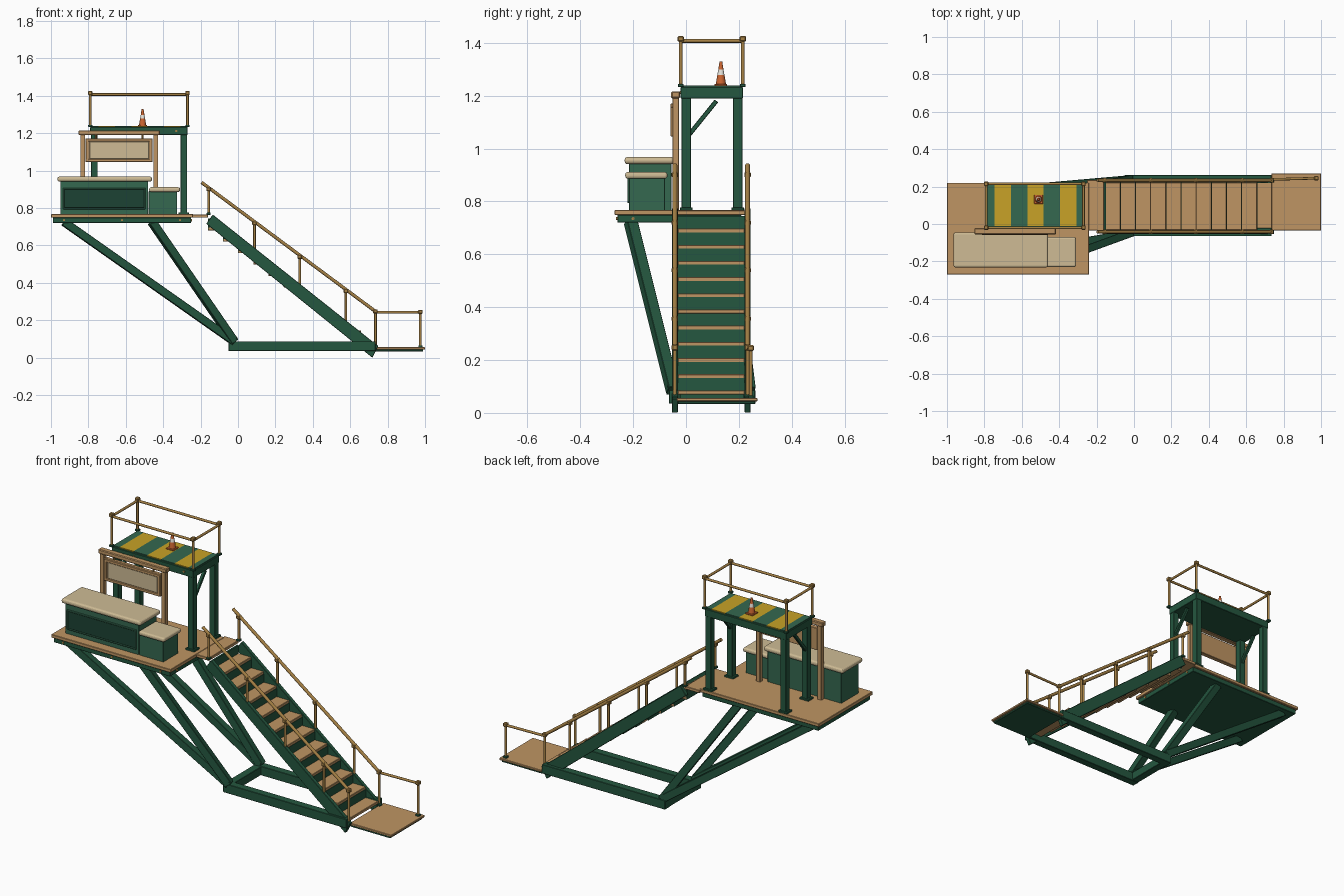
import bpy, bmesh, math
from mathutils import Vector, Matrix

if "Cube" in bpy.data.objects:
    bpy.data.objects.remove(bpy.data.objects["Cube"])


def mat(name, r, g, b):
    m = bpy.data.materials.new(name)
    m.diffuse_color = (r, g, b, 1)
    m.use_nodes = True
    m.node_tree.nodes["Principled BSDF"].inputs["Base Color"].default_value = m.diffuse_color
    return m


GREEN = mat("green", 0.018, 0.095, 0.05)
MID = mat("mid_green", 0.035, 0.14, 0.08)
DARK = mat("dark_green", 0.012, 0.055, 0.033)
WOOD = mat("wood", 0.52, 0.30, 0.125)
CREAM = mat("cream", 0.62, 0.50, 0.30)
GOLD = mat("brass", 0.38, 0.22, 0.06)
YELLOW = mat("yellow", 0.58, 0.36, 0.02)
ORANGE = mat("orange", 0.6, 0.13, 0.03)
WHITE = mat("white", 0.8, 0.78, 0.72)


def finish(name, bm, m, bevel=0, segments=1):
    bmesh.ops.recalc_face_normals(bm, faces=bm.faces)
    me = bpy.data.meshes.new(name)
    bm.to_mesh(me)
    bm.free()
    ob = bpy.data.objects.new(name, me)
    bpy.context.collection.objects.link(ob)
    me.materials.append(m)
    if bevel:
        b = ob.modifiers.new("bevel", 'BEVEL')
        b.width, b.segments = bevel, segments
    return ob


def box(name, x0, x1, y0, y1, z0, z1, m, bevel=0.002, segments=1):
    bm = bmesh.new()
    bmesh.ops.create_cube(bm, size=1)
    bmesh.ops.scale(bm, vec=(x1 - x0, y1 - y0, z1 - z0), verts=bm.verts)
    bmesh.ops.translate(bm, vec=((x0 + x1) / 2, (y0 + y1) / 2, (z0 + z1) / 2), verts=bm.verts)
    return finish(name, bm, m, bevel, segments)


def beam(name, a, b, w, m):
    """Square timber from a to b."""
    a, b = Vector(a), Vector(b)
    d = b - a
    side = Vector((0, 0, 1)).cross(d).normalized()
    up = d.normalized().cross(side)
    rot = Matrix((side, up, d.normalized())).transposed().to_4x4()
    bm = bmesh.new()
    bmesh.ops.create_cube(bm, size=1)
    bmesh.ops.scale(bm, vec=(w, w, d.length), verts=bm.verts)
    bmesh.ops.transform(bm, matrix=Matrix.Translation((a + b) / 2) @ rot, verts=bm.verts)
    return finish(name, bm, m, 0.002)


def rod(name, a, b, r0, m, r1=None, sides=12):
    """Round bar or cone from a to b."""
    a, b = Vector(a), Vector(b)
    d = b - a
    bm = bmesh.new()
    rot = d.to_track_quat('Z', 'Y').to_matrix().to_4x4()
    bmesh.ops.create_cone(bm, cap_ends=True, segments=sides, radius1=r0,
                          radius2=r0 if r1 is None else r1, depth=d.length,
                          matrix=Matrix.Translation((a + b) / 2) @ rot)
    for f in bm.faces:
        f.smooth = len(f.verts) == 4
    return finish(name, bm, m)


def rail_post(name, x, y, z0, z1):
    """Upright with foot collar and top knob."""
    rod(name, (x, y, z0), (x, y, z1), 0.007, GOLD)
    box(name + "_foot", x - .011, x + .011, y - .011, y + .011, z0, z0 + .012, GREEN)
    box(name + "_knob", x - .012, x + .012, y - .012, y + .012, z1 - .011, z1 + .011, GOLD, 0.004)


# Upper deck
box("deck_frame", -.99, -.25, -.26, .21, .72, .748, GREEN)
box("deck_floor", -1, -.24, -.27, .22, .748, .767, WOOD)
box("stair_landing_board", -.25, -.16, -.035, .235, .748, .765, WOOD)
for x in (-.93, -.62, -.31):
    rod("deck_bolt", (x, -.264, .735), (x, -.255, .735), .006, GOLD)
for y in (-.2, 0, .16):
    rod("deck_side_bolt", (-.255, y, .735), (-.246, y, .735), .006, GOLD)

# Base frame and raking struts
for y in (-.043, .24):
    box("base_beam", -.05, .735, y - .022, y + .022, .035, .087, GREEN)
box("base_cross_beam", -.05, -.005, -.03, .23, .037, .085, GREEN)
for ytop, ybot in ((-.21, -.05), (.16, .24)):
    for xtop in (-.93, -.46):
        beam("deck_strut", (xtop, ytop, .725), (-.02, ybot, .085), .042, GREEN)

# Counters
box("counter_body", -.95, -.48, -.215, -.055, .765, .945, MID)
box("counter_panel", -.93, -.5, -.219, -.21, .80, .90, DARK)
for z in (.797, .903):
    box("counter_panel_trim", -.935, -.495, -.222, -.212, z - .004, z + .004, MID)
for x in (-.932, -.498):
    box("counter_panel_side_trim", x - .004, x + .004, -.222, -.212, .797, .903, MID)
box("counter_top", -.965, -.46, -.232, -.045, .941, .968, CREAM, .011, 3)
box("side_counter_body", -.478, -.325, -.215, -.08, .765, .89, MID)
box("side_counter_top", -.475, -.31, -.23, -.07, .886, .911, CREAM, .01, 3)

# Sign stand
for x in (-.83, -.44):
    box("sign_post", x - .013, x + .013, -.052, -.026, .765, 1.195, WOOD)
box("sign_top_beam", -.853, -.418, -.056, -.022, 1.19, 1.215, WOOD, .004)
box("sign_board", -.815, -.457, -.05, -.03, 1.045, 1.172, WOOD)
box("sign_face", -.793, -.477, -.054, -.045, 1.062, 1.155, CREAM)
for z in (1.054, 1.163):
    box("sign_frame", -.815, -.457, -.058, -.046, z - .008, z + .008, WOOD)
for x in (-.806, -.466):
    box("sign_frame_side", x - .008, x + .008, -.058, -.046, 1.05, 1.168, WOOD)
for x in (-.76, -.51):
    rod("sign_hanger", (x, -.04, 1.17), (x, -.04, 1.195), .005, GOLD)

# Tower
for x in (-.768, -.29):
    for y in (.001, .196):
        box("tower_post", x - .018, x + .018, y - .018, y + .018, .765, 1.2, GREEN)
        box("tower_post_foot", x - .028, x + .028, y - .024, y + .024, .765, .777, GREEN)
    beam("tower_brace", (x, .01, 1.05), (x, .115, 1.18), .017, GREEN)
box("tower_roof", -.79, -.27, -.02, .215, 1.19, 1.233, GREEN)
edges = [-.785, -.745, -.657, -.57, -.483, -.395, -.308, -.275]
for i in range(7):
    box("roof_stripe", edges[i], edges[i + 1], -.012, .208, 1.23, 1.238,
        YELLOW if i % 2 else MID, 0)
for x in (-.65, -.33):
    rod("roof_bolt", (x, -.024, 1.212), (x, -.015, 1.212), .006, GOLD)

# Roof railing
xa, xb, ya, yb, zr = -.79, -.27, -.02, .215, 1.412
for x in (xa, xb):
    for y in (ya, yb):
        rail_post("roof_rail_post", x, y, 1.233, 1.415)
    rod("roof_side_rail", (x, ya, zr - .005), (x, yb, zr - .005), .007, GOLD)
for y in (ya, yb):
    rod("roof_long_rail", (xa, y, zr - .005), (xb, y, zr - .005), .007, GOLD)

# Traffic cone
cx, cy = -.51, .132
box("cone_base", cx - .024, cx + .024, cy - .024, cy + .024, 1.237, 1.245, ORANGE)
for name, z0, z1, r0, r1, m in (("cone_lower", 1.245, 1.278, .019, .0135, ORANGE),
                                ("cone_band", 1.278, 1.298, .0135, .010, WHITE),
                                ("cone_tip", 1.298, 1.329, .010, .005, ORANGE)):
    rod(name, (cx, cy, z0), (cx, cy, z1), r0, m, r1, 16)

# Stair stringers
for y in (-.042, .233):
    bm = bmesh.new()
    pts = [(-.17, .716), (-.135, .765), (.75, .062), (.718, 0)]
    face = bm.faces.new([bm.verts.new((x, y - .011, z)) for x, z in pts])
    ext = bmesh.ops.extrude_face_region(bm, geom=[face])
    bmesh.ops.translate(bm, vec=(0, .022, 0),
                        verts=[v for v in ext["geom"] if isinstance(v, bmesh.types.BMVert)])
    finish("stair_stringer", bm, GREEN, .002)

# Treads and risers
for i in range(11):
    x, z = -.157 + .081 * i, .697 - .0612 * i
    box("stair_tread", x - .004, x + .085, -.031, .222, z - .016, z, WOOD)
    box("stair_riser", x - .004, x + .006, -.031, .222, z - .014, z + .047, GREEN, 0)

# Stair handrails
top, bot = (-.195, .937), (.735, .247)
for y in (-.042, .233):
    rod("stair_handrail", (top[0], y, top[1]), (bot[0], y, bot[1]), .009, GOLD)
    for x in (-.157, .088, .33, .577):
        zr = top[1] + (x - top[0]) * (bot[1] - top[1]) / (bot[0] - top[0])
        rail_post("stair_rail_post", x, y, .658 - .794 * x - .02, zr - .008)
    rail_post("stair_end_post", bot[0], y, .05, bot[1])

# Lower landing with rail on the back side
box("lower_landing_frame", .735, .99, -.03, .262, .033, .044, GREEN)
box("lower_landing_floor", .735, 1, -.035, .27, .044, .056, WOOD)
rail_post("landing_post", .975, .245, .054, .245)
rod("landing_rail", (.735, .238, .242), (.975, .245, .242), .007, GOLD)
